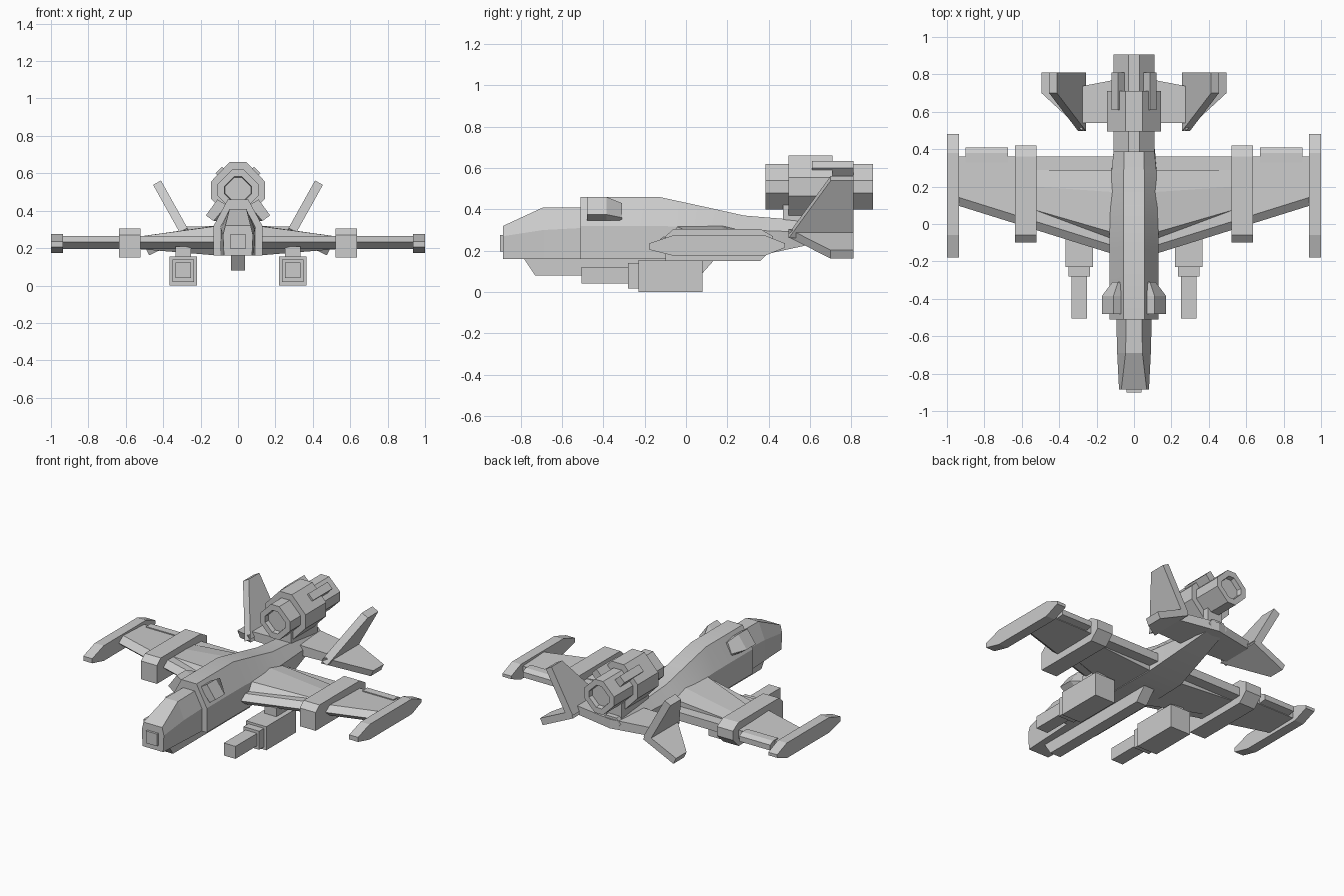
import bpy, bmesh, math
from mathutils import Vector

cube = bpy.data.objects.get("Cube")
if cube:
    bpy.data.objects.remove(cube, do_unlink=True)

grey = bpy.data.materials.new("hull grey")
grey.use_nodes = True
COLOR = (0.6, 0.6, 0.6, 1)
grey.diffuse_color = COLOR
grey.node_tree.nodes["Principled BSDF"].inputs["Base Color"].default_value = COLOR


def loft(name, rings, smooth=False):
    """Join equal-length point rings into a closed solid."""
    bm = bmesh.new()
    vs = [[bm.verts.new(p) for p in r] for r in rings]
    n = len(vs[0])
    for a, b in zip(vs, vs[1:]):
        for i in range(n):
            bm.faces.new((a[i], a[(i + 1) % n], b[(i + 1) % n], b[i]))
    bm.faces.new(vs[0])
    bm.faces.new(vs[-1])
    bmesh.ops.recalc_face_normals(bm, faces=bm.faces)
    me = bpy.data.meshes.new(name)
    bm.to_mesh(me)
    bm.free()
    me.materials.append(grey)
    ob = bpy.data.objects.new(name, me)
    bpy.context.collection.objects.link(ob)
    if smooth:
        bpy.ops.object.select_all(action='DESELECT')
        bpy.context.view_layer.objects.active = ob
        ob.select_set(True)
        bpy.ops.object.shade_smooth_by_angle(angle=math.radians(25))
    return ob


def pair(name, rings):
    """Build a part on the left (+x) and mirror it to the right."""
    loft("left_" + name, rings)
    loft("right_" + name, [[(-p[0], p[1], p[2]) for p in r] for r in rings])


def slab(x0, x1, profile):
    """Rings for a y-z profile extruded along x."""
    return [[(x, y, z) for y, z in profile] for x in (x0, x1)]


def block(x0, x1, y0, y1, z0, z1):
    return slab(x0, x1, [(y0, z0), (y1, z0), (y1, z1), (y0, z1)])


def hull(y, wb, zb, ws, zs, wt, zt):
    """Six-sided fuselage section: bottom, shoulder and top."""
    return [(-wb, y, zb), (wb, y, zb), (ws, y, zs), (wt, y, zt), (-wt, y, zt), (-ws, y, zs)]


def octagon(y, w, h, flat_w, flat_h, s=1.0, zc=0.51):
    pts = [(flat_w, h), (w, flat_h), (w, -flat_h), (flat_w, -h),
           (-flat_w, -h), (-w, -flat_h), (-w, flat_h), (-flat_w, h)]
    return [(x * s, y, zc + z * s) for x, z in pts]


# Fuselage, cockpit and nose
loft("fuselage", [hull(-0.51, .13, .16, .13, .32, .055, .46),
                  hull(-0.13, .13, .16, .13, .32, .055, .46),
                  hull(0.10, .13, .16, .13, .31, .055, .41),
                  hull(0.28, .125, .16, .12, .30, .055, .37),
                  hull(0.58, .08, .225, .09, .29, .05, .345),
                  hull(0.78, .05, .27, .07, .30, .04, .335)], smooth=True)
loft("cockpit", [hull(-0.885, .075, .16, .08, .27, .068, .32),
                 hull(-0.69, .085, .16, .09, .30, .045, .41),
                 hull(-0.50, .095, .16, .095, .31, .042, .41)])
loft("nose_sensor", block(-.04, .04, -.9, -.88, .195, .275))
loft("belly_keel", slab(-.038, .038, [(-.79, .17), (-.73, .08), (.07, .08), (.15, .17)]))

# Shoulder intakes
intake = [(.11, .46), (.172, .375), (.13, .345), (.06, .43)]
tail = [(.085, .43), (.115, .36), (.11, .345), (.05, .41)]
pair("shoulder_intake", [[(x, -.48, z) for x, z in intake],
                         [(x, -.385, z) for x, z in intake],
                         [(x, -.31, z) for x, z in tail]])


# Wings with a wedge leading edge and thicker roots
def wing_ring(x):
    le = -.155 + (x - .13) * .3125
    return [(x, le, .232), (x, le + .045, .265), (x, .36, .255), (x, .36, .2), (x, le + .045, .195)]


pair("wing", [wing_ring(.08), wing_ring(.95)])
pair("wing_root", [[(.1, -.1, .24), (.1, -.05, .32), (.1, .17, .322), (.1, .29, .295),
                    (.1, .29, .165), (.1, -.04, .16)],
                   [(.53, .03, .235), (.53, .075, .262), (.53, .2, .262), (.53, .29, .258),
                    (.53, .29, .197), (.53, .075, .195)]])
pair("wing_flap", slab(.675, .9, [(.33, .262), (.38, .262), (.41, .245), (.41, .21), (.33, .2)]))
pair("wing_band", slab(.52, .635, [(-.1, .15), (-.1, .27), (-.06, .305), (.36, .305),
                                   (.42, .27), (.42, .21), (.36, .15)]))
pair("wing_tip_pod", slab(.935, 1.0, [(-.18, .205), (-.18, .235), (-.06, .275), (.38, .275),
                                      (.48, .235), (.48, .215), (.38, .175), (-.06, .175)]))

# Guns hung below the wings
pair("gun_pylon", block(.25, .335, -.08, .06, .14, .21))
pair("gun_housing", block(.22, .367, -.23, .08, 0, .155))
pair("gun_collar", block(.236, .35, -.28, -.22, .018, .14))
pair("gun_barrel", block(.25, .335, -.505, -.27, .04, .122))

# Tailplane
pair("tailplane", [[(0, .54, .25), (0, .54, .32), (0, .79, .32), (0, .79, .26)],
                   [(.29, .54, .26), (.29, .54, .315), (.29, .735, .315), (.29, .735, .26)]])


# Splayed tail fins
def fin(name, root, tip, thickness):
    d = Vector((tip[0] - root[0], tip[1] - root[1])).normalized()
    n = Vector((d.y, -d.x)) * thickness / 2
    outline = [(root, .497), (tip, .70), (tip, .81), (root, .81)]
    pair(name, [[(p[0] + s * n.x, y, p[1] + s * n.y) for p, y in outline] for s in (-1, 1)])


fin("upper_fin", (.278, .272), (.433, .55), .048)
fin("lower_fin", (.265, .285), (.485, .182), .045)

# Engine above the tail: recessed ends and a wider collar
narrow = (.11, .11, .03, .03)
loft("engine", [octagon(.415, *narrow, s=.62), octagon(.385, *narrow, s=.66),
                octagon(.3851, *narrow), octagon(.905, *narrow),
                octagon(.9049, *narrow, s=.66), octagon(.875, *narrow, s=.62)])
loft("engine_collar", [octagon(y, .145, .15, .045, .045) for y in (.495, .71)])
loft("engine_mount", block(-.055, .055, .47, .75, .29, .42))

# Angled blocks on the engine shoulders
block_section = [(.085, .635), (.12, .60), (.08, .555), (.045, .595)]
pair("engine_block", [[(x, y, z) for x, z in block_section] for y in (.61, .81)])
